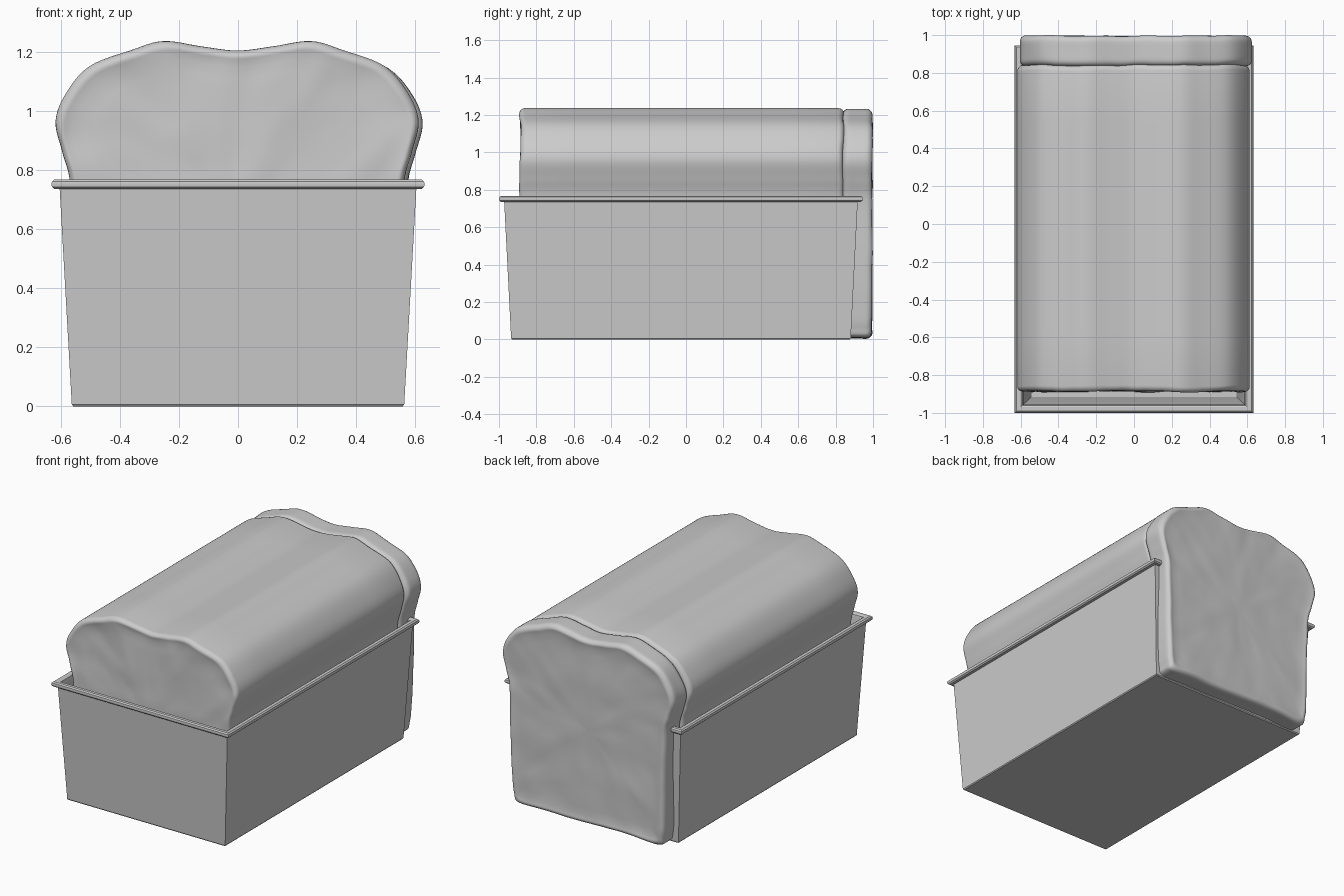
import bpy, bmesh, math
from mathutils import Vector, noise

if "Cube" in bpy.data.objects:
    bpy.data.objects.remove(bpy.data.objects["Cube"])


def loft(name, rings, angle):
    """Skin a list of closed rings and cap both ends."""
    bm = bmesh.new()
    rows = [[bm.verts.new(p) for p in ring] for ring in rings]
    n = len(rows[0])
    for a, b in zip(rows, rows[1:]):
        for i in range(n):
            j = (i + 1) % n
            bm.faces.new((a[i], a[j], b[j], b[i]))
    bm.faces.new(rows[0])
    bm.faces.new(rows[-1])
    bmesh.ops.recalc_face_normals(bm, faces=bm.faces)
    me = bpy.data.meshes.new(name)
    bm.to_mesh(me)
    bm.free()
    ob = bpy.data.objects.new(name, me)
    bpy.context.collection.objects.link(ob)
    bpy.ops.object.select_all(action='DESELECT')
    ob.select_set(True)
    bpy.context.view_layer.objects.active = ob
    bpy.ops.object.shade_smooth_by_angle(angle=math.radians(angle))
    return ob


# Loaf outline: right half, mirrored and smoothed
half = [(0, 1.205), (0.12, 1.219), (0.25, 1.237), (0.36, 1.206), (0.50, 1.152),
        (0.58, 1.06), (0.615, 0.965), (0.592, 0.86), (0.565, 0.75), (0.556, 0.5),
        (0.545, 0.2), (0.535, 0.07), (0.50, 0.015), (0.3, 0.02), (0, 0.015)]
ctrl = [Vector(p) for p in half + [(-x, z) for x, z in half[-2:0:-1]]]


def smooth_outline(pts, steps=6):
    out, n = [], len(pts)
    for i in range(n):
        a, b, c, d = (pts[(i + k) % n] for k in (-1, 0, 1, 2))
        for s in range(steps):
            t = s / steps
            out.append(0.5 * (2 * b + (c - a) * t + (2 * a - 5 * b + 4 * c - d) * t * t
                              + (3 * b - a - 3 * c + d) * t ** 3))
    return out


outline = smooth_outline(ctrl)


def bread(name, y0, y1, dx, dz, rough, wobble, r):
    """Bread body with rounded crust edges and bumpy cut faces."""
    # (inset from crust, distance in from the end face, central scale)
    end = [(r, 0.007, s) for s in (0.01, 0.1, 0.2, 0.3, 0.4, 0.5, 0.6, 0.7, 0.8, 0.88, 0.95)]
    end += [(r, 0.003, 1)]
    end += [(r * (1 - math.sin(a)), r * (1 - math.cos(a)), 1)
            for a in (math.radians(d) for d in (15, 32, 50, 70, 90))]
    spec = [(i, y0 + d, s) for i, d, s in end]
    spec += [(0, y0 + r + (y1 - y0 - 2 * r) * k / 6, 1) for k in range(1, 6)]
    spec += [(i, y1 - d, s) for i, d, s in reversed(end)]
    rings = []
    for inset, y, s in spec:
        ring = []
        for p in outline:
            x = p.x * s * (1 - inset / 0.6)
            z = 0.62 + (p.y - 0.62) * s * (1 - inset / 0.6)
            q = Vector((x * 5, y * 2, z * 5))
            bump = rough * (noise.noise(q) + 0.5 * noise.noise(q * 2.3))
            side = 1 + wobble * noise.noise(Vector((x * 3, y * 5, z * 3))) * s
            ring.append((x * side + dx, y + bump, 0.62 + (z - 0.62) * side + dz))
        rings.append(ring)
    return loft(name, rings, 60)


bread("loaf", -0.888, 0.842, -0.003, 0.0, 0.009, 0.0, 0.03)
bread("end_slice", 0.837, 0.997, 0.01, -0.006, 0.006, 0.015, 0.032)

# Tapered tin with a rolled rim: half width, half depth, height
tin = [(0.558, 0.903, 0), (0.563, 0.908, 0.006), (0.604, 0.945, 0.736),
       (0.622, 0.963, 0.736), (0.630, 0.971, 0.743), (0.632, 0.973, 0.752),
       (0.630, 0.971, 0.761), (0.622, 0.963, 0.768), (0.602, 0.943, 0.768),
       (0.592, 0.934, 0.762), (0.586, 0.929, 0.736), (0.542, 0.888, 0.018)]
loft("bread_tin", [[(sx * w, sy * d - 0.027, z) for sx, sy in ((-1, -1), (1, -1), (1, 1), (-1, 1))]
                   for w, d, z in tin], 30)
